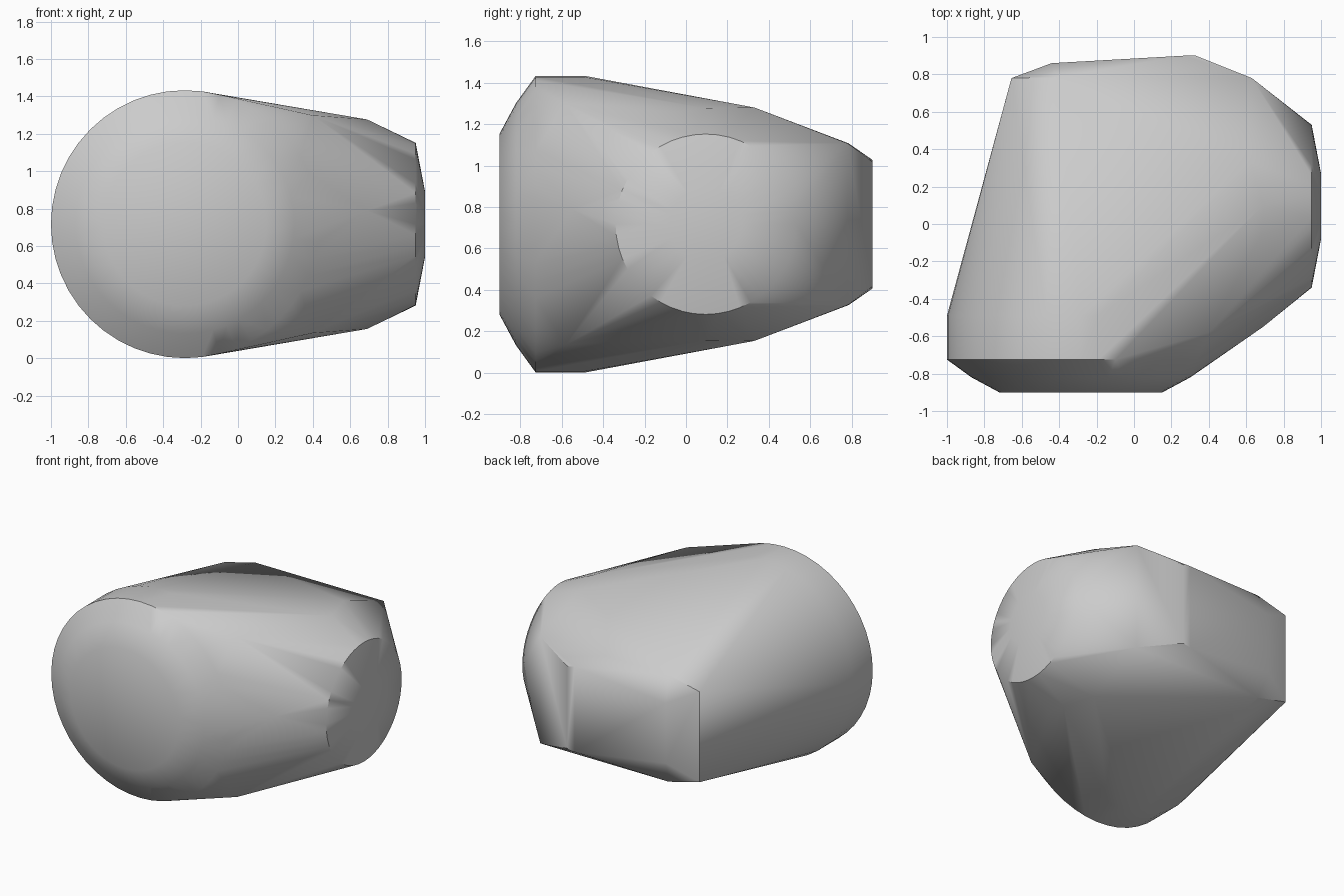
import bpy
import bmesh
import math

cube = bpy.data.objects.get("Cube")
if cube:
    bpy.data.objects.remove(cube, do_unlink=True)

MID = 0.717   # height of the horizontal symmetry plane
SIDES = 48

bm = bmesh.new()


def front_ring(y, r):
    """Circle around the front axis."""
    for i in range(SIDES):
        a = 2 * math.pi * i / SIDES
        bm.verts.new((-0.284 + r * math.cos(a), y, MID + r * math.sin(a)))


def side_ring(x, r):
    """Circle around the side axis."""
    for i in range(SIDES):
        a = 2 * math.pi * i / SIDES
        bm.verts.new((x, 0.095 + r * math.cos(a), MID + r * math.sin(a)))


def mirrored(x, y, h):
    """Pair of corners above and below the middle plane."""
    for s in (-1, 1):
        bm.verts.new((x, y, MID + s * h))


# Rounded drum at the front
for y, r in ((-0.9, 0.436), (-0.82, 0.585), (-0.725, 0.716), (-0.49, 0.716)):
    front_ring(y, r)

# Shallow domed cap on the side
for x, r in ((0.95, 0.435), (1.0, 0.175)):
    side_ring(x, r)

# Shoulders between the drum and the cap
for corner in ((0.4, -0.58, 0.582), (0.68, -0.06, 0.54),
               (0.69, 0.1, 0.56), (0.62, 0.33, 0.563)):
    mirrored(*corner)
bm.verts.new((0.69, -0.55, 0.79))

# Chamfered back end
for corner in ((0.63, 0.78, 0.39), (0.33, 0.9, 0.3), (0.27, 0.9, 0.31),
               (-0.44, 0.86, 0.22), (-0.41, 0.785, 0.39), (-0.655, 0.78, 0.33)):
    mirrored(*corner)

# Wrap everything in one convex skin
hull = bmesh.ops.convex_hull(bm, input=bm.verts[:])
unused = {g for g in hull["geom_interior"] + hull["geom_unused"]
          if isinstance(g, bmesh.types.BMVert)}
bmesh.ops.delete(bm, geom=list(unused), context='VERTS')
bmesh.ops.dissolve_limit(bm, angle_limit=math.radians(0.5),
                         verts=bm.verts[:], edges=bm.edges[:])
bmesh.ops.recalc_face_normals(bm, faces=bm.faces[:])

mesh = bpy.data.meshes.new("body")
bm.to_mesh(mesh)
bm.free()
body = bpy.data.objects.new("body", mesh)
bpy.context.collection.objects.link(body)

# Plain grey surface
grey = bpy.data.materials.new("plain_grey")
grey.use_nodes = True
color = (0.6, 0.6, 0.6, 1)
grey.diffuse_color = color
for node in grey.node_tree.nodes:
    if node.type == 'BSDF_PRINCIPLED':
        node.inputs["Base Color"].default_value = color
mesh.materials.append(grey)

# Smooth shading that keeps the rims crisp
bpy.ops.object.select_all(action='DESELECT')
body.select_set(True)
bpy.context.view_layer.objects.active = body
bpy.ops.object.shade_smooth_by_angle(angle=math.radians(40))
